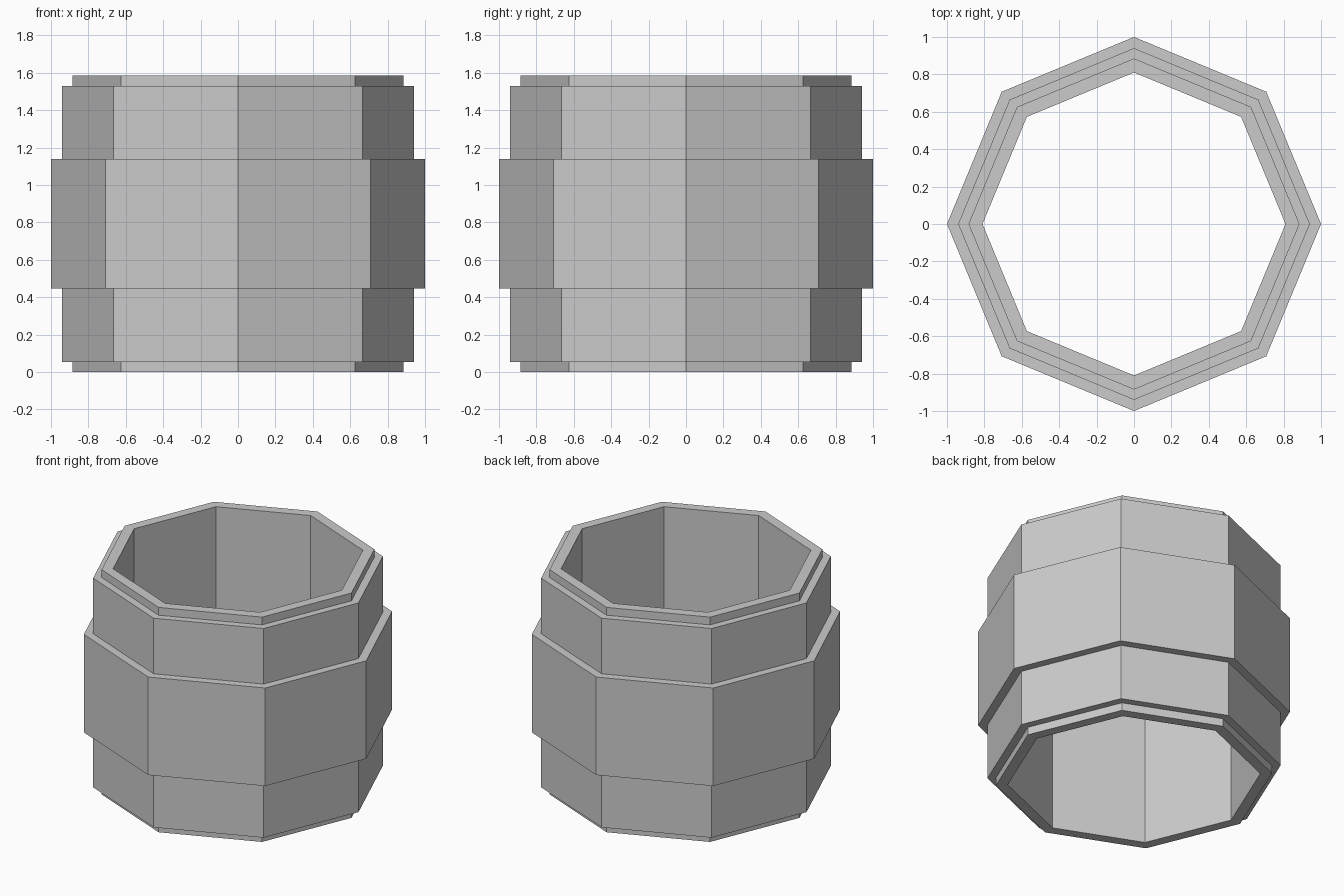
import bpy, bmesh
from math import cos, sin, pi

if "Cube" in bpy.data.objects:
    bpy.data.objects.remove(bpy.data.objects["Cube"])

SIDES = 8
HEIGHT = 1.585

# Lower half of the outer stepped wall (radius, z), mirrored for the upper half
lower = [(0.885, 0.0), (0.885, 0.055), (0.94, 0.055), (0.94, 0.447), (1.0, 0.447)]
upper = [(r, HEIGHT - z) for r, z in reversed(lower)]
# Close the profile with the straight bore
profile = lower + upper + [(0.81, HEIGHT), (0.81, 0.0)]

# Sweep the closed profile around z in eight flat sides
bm = bmesh.new()
rings = []
for i in range(SIDES):
    a = 2 * pi * i / SIDES
    rings.append([bm.verts.new((r * cos(a), r * sin(a), z)) for r, z in profile])
n = len(profile)
for i in range(SIDES):
    p, q = rings[i], rings[(i + 1) % SIDES]
    for j in range(n):
        k = (j + 1) % n
        bm.faces.new((p[j], q[j], q[k], p[k]))
bmesh.ops.recalc_face_normals(bm, faces=bm.faces)

mesh = bpy.data.meshes.new("stepped_pipe_collar")
bm.to_mesh(mesh)
bm.free()
collar = bpy.data.objects.new("stepped_pipe_collar", mesh)
bpy.context.collection.objects.link(collar)
